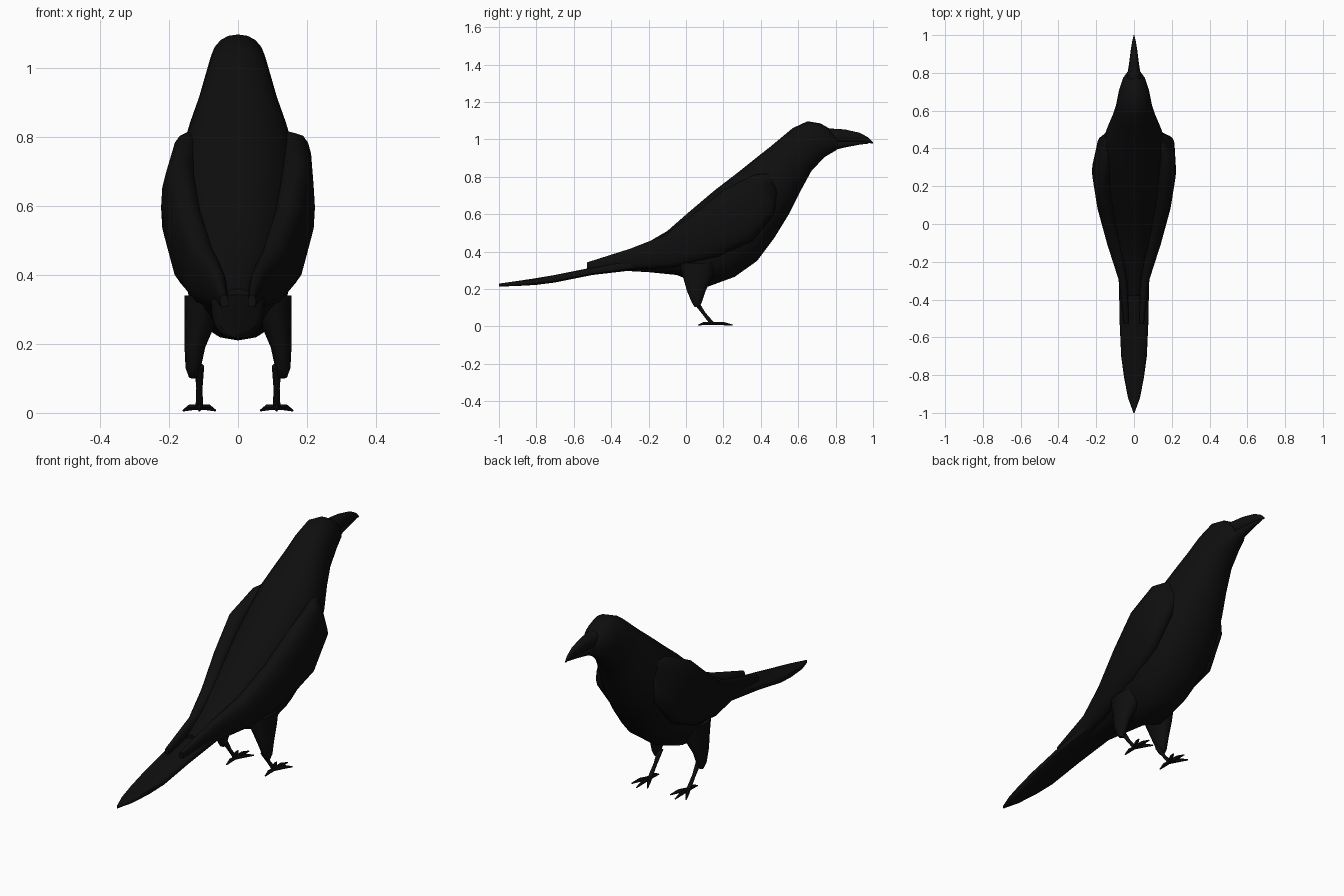
import bpy, bmesh, math
from mathutils import Vector

cube = bpy.data.objects.get("Cube")
if cube:
    bpy.data.objects.remove(cube, do_unlink=True)

black = bpy.data.materials.new("feather black")
black.use_nodes = True
colour = (0.0045, 0.0045, 0.0047, 1)
black.diffuse_color = colour
bsdf = next(n for n in black.node_tree.nodes if n.type == 'BSDF_PRINCIPLED')
bsdf.inputs["Base Color"].default_value = colour
bsdf.inputs["Roughness"].default_value = 0.8


def finish(name, bm):
    bmesh.ops.recalc_face_normals(bm, faces=bm.faces)
    mesh = bpy.data.meshes.new(name)
    bm.to_mesh(mesh)
    bm.free()
    obj = bpy.data.objects.new(name, mesh)
    bpy.context.collection.objects.link(obj)
    mesh.materials.append(black)
    bpy.ops.object.select_all(action='DESELECT')
    obj.select_set(True)
    bpy.context.view_layer.objects.active = obj
    bpy.ops.object.shade_smooth_by_angle(angle=math.radians(50))
    return obj


def skin(bm, rings):
    for a, b in zip(rings, rings[1:]):
        for i in range(len(a)):
            j = (i + 1) % len(a)
            bm.faces.new((a[i], a[j], b[j], b[i]))
    bm.faces.new(rings[0])
    bm.faces.new(rings[-1])


def loft(name, stations, sides=16, power=0.9):
    """Stations: (upper y, upper z, lower y, lower z, centre x, half width)."""
    bm = bmesh.new()
    rings = []
    for ty, tz, by, bz, cx, half in stations:
        ring = []
        for i in range(sides):
            t = math.tau * i / sides
            c, s = (math.copysign(abs(v) ** power, v) for v in (math.cos(t), math.sin(t)))
            k = (1 + s) / 2
            ring.append(bm.verts.new((cx + half * c, by + (ty - by) * k, bz + (tz - bz) * k)))
        rings.append(ring)
    skin(bm, rings)
    return finish(name, bm)


def tube(name, path, sides=8):
    """Path: (point, radius) pairs."""
    bm = bmesh.new()
    pts = [Vector(p) for p, r in path]
    rings = []
    for i, (p, r) in enumerate(path):
        d = pts[min(i + 1, len(pts) - 1)] - pts[max(i - 1, 0)]
        turn = d.to_track_quat('Z', 'Y')
        rings.append([bm.verts.new(pts[i] + turn @ Vector(
            (r * math.cos(math.tau * k / sides), r * math.sin(math.tau * k / sides), 0)))
            for k in range(sides)])
    skin(bm, rings)
    return finish(name, bm)


# Body, neck and head in one skin
loft("body", [
    (-.38, .36, -.38, .30, 0, .04),
    (-.22, .44, -.20, .29, 0, .075),
    (-.10, .51, -.05, .275, 0, .12),
    (.02, .615, .11, .21, 0, .15),
    (.15, .725, .26, .265, 0, .172),
    (.28, .825, .38, .35, 0, .18),
    (.38, .905, .47, .47, 0, .17),
    (.45, .96, .55, .60, 0, .145),
    (.51, 1.01, .61, .72, 0, .118),
    (.57, 1.06, .67, .83, 0, .097),
    (.65, 1.097, .74, .905, 0, .082),
    (.72, 1.085, .80, .94, 0, .06),
    (.78, 1.05, .82, .955, 0, .035)], sides=20)

# Beak: arched upper half over a slimmer lower half
loft("upper_beak", [
    (.74, 1.06, .75, .98, 0, .043),
    (.85, 1.053, .85, .982, 0, .026),
    (.93, 1.035, .93, .985, 0, .016),
    (.975, 1.01, .975, .982, 0, .008),
    (1.0, .985, .998, .977, 0, .002)], sides=12)
loft("lower_beak", [
    (.75, 1.0, .76, .935, 0, .038),
    (.85, .995, .85, .957, 0, .022),
    (.93, .992, .93, .972, 0, .012),
    (.975, .985, .975, .977, 0, .004)], sides=12)

# Tail fan
loft("tail", [
    (-.24, .375, -.24, .305, 0, .08),
    (-.50, .315, -.50, .275, 0, .077),
    (-.70, .275, -.70, .235, 0, .068),
    (-.82, .255, -.80, .222, 0, .053),
    (-.92, .24, -.92, .215, 0, .032),
    (-1.0, .229, -1.0, .214, 0, .003)], sides=12, power=.6)

for side, label in ((1, "left"), (-1, "right")):
    # Folded wing; one shoulder is held a little closer to the body
    tuck = .02 if side < 0 else 0
    loft(label + "_wing", [
        (.44, .82, .49, .72, side * .13, .025),
        (.36, .81, .47, .60, side * (.168 - tuck), .047),
        (.20, .73, .36, .46, side * .168, .055),
        (.05, .61, .17, .37, side * .145, .052),
        (-.12, .485, -.07, .315, side * .10, .045),
        (-.30, .415, -.28, .305, side * .058, .025),
        (-.53, .342, -.53, .305, side * .04, .012)], power=.85)
    # Feathered thigh
    loft(label + "_thigh", [
        (.17, .34, -.04, .34, side * .095, .06),
        (.14, .26, -.015, .26, side * .11, .045),
        (.105, .19, .005, .19, side * .125, .03),
        (.085, .13, .03, .13, side * .13, .022),
        (.07, .10, .045, .105, side * .13, .012)], sides=12)
    # Shin and toes
    x = side * .112
    tube(label + "_shin", [((x, .05, .135), .014), ((x, .095, .07), .009),
                           ((x, .14, .015), .011)])
    for n, (dx, y) in enumerate(((-.046, .225), (0, .25), (.046, .225), (0, .065))):
        tube(f"{label}_toe_{n + 1}", [
            ((x, .135, .016), .009),
            ((x + dx * .55, .135 + (y - .135) * .55, .016), .0095),
            ((x + dx, y, .007), .003)], sides=6)
